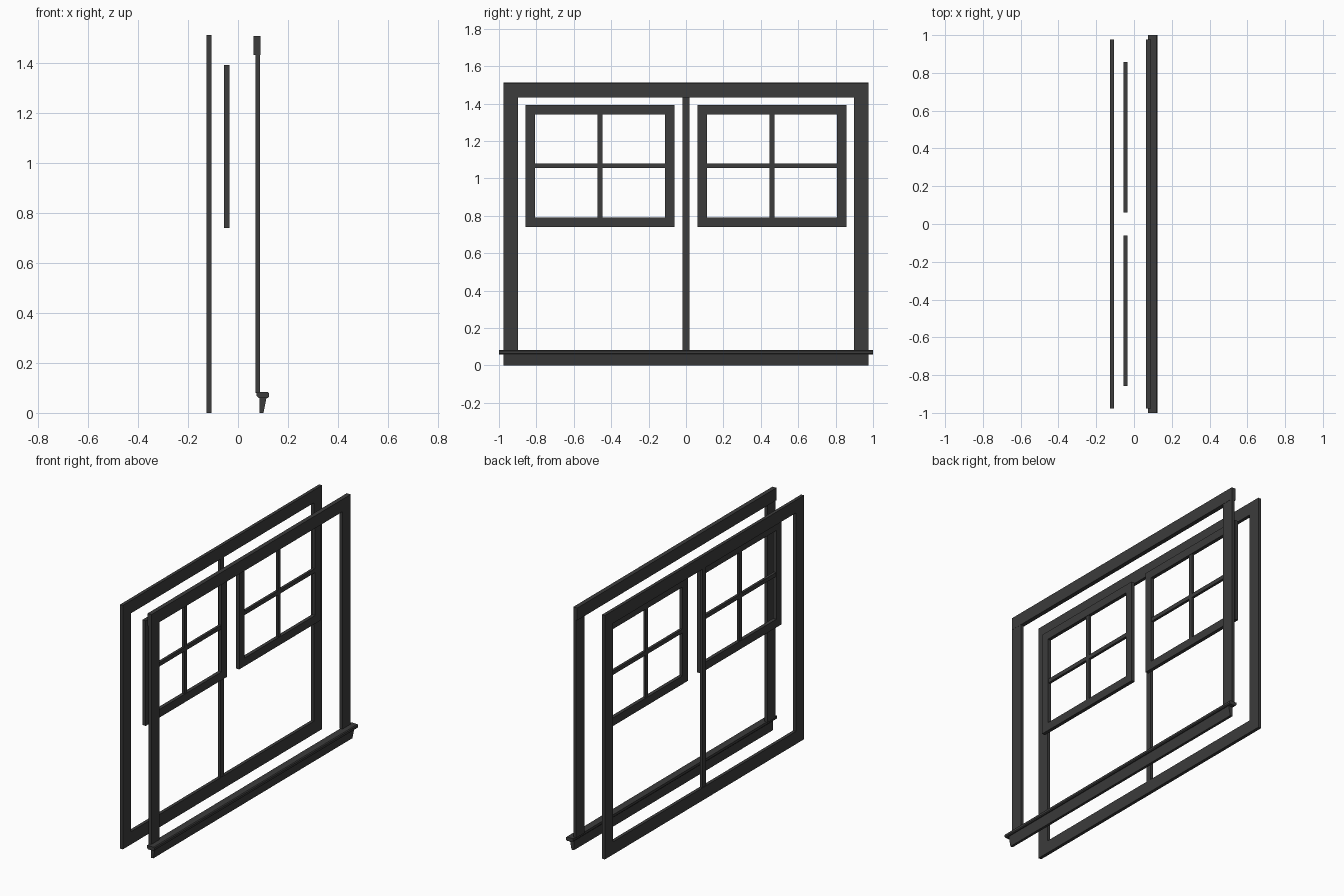
import bpy
import bmesh

cube = bpy.data.objects.get("Cube")
if cube:
    bpy.data.objects.remove(cube, do_unlink=True)

# Single dark painted finish
paint = bpy.data.materials.new("charcoal_paint")
paint.use_nodes = True
colour = (0.045, 0.045, 0.045, 1)
paint.diffuse_color = colour
paint.node_tree.nodes["Principled BSDF"].inputs["Base Color"].default_value = colour


def finish(name, bm):
    bmesh.ops.recalc_face_normals(bm, faces=bm.faces)
    mesh = bpy.data.meshes.new(name)
    bm.to_mesh(mesh)
    bm.free()
    mesh.materials.append(paint)
    obj = bpy.data.objects.new(name, mesh)
    bpy.context.collection.objects.link(obj)
    return obj


def extrude_profile(name, profile, y0, y1):
    """Extrude an (x, z) outline along y."""
    bm = bmesh.new()
    face = bm.faces.new([bm.verts.new((x, y0, z)) for x, z in profile])
    moved = bmesh.ops.extrude_face_region(bm, geom=[face])["geom"]
    verts = [v for v in moved if isinstance(v, bmesh.types.BMVert)]
    bmesh.ops.translate(bm, verts=verts, vec=(0, y1 - y0, 0))
    return finish(name, bm)


def bar(name, x, y, z):
    outline = [(x[0], z[0]), (x[1], z[0]), (x[1], z[1]), (x[0], z[1])]
    return extrude_profile(name, outline, *y)


def frame(name, x, y, z, width):
    """Rectangular ring lying in the yz plane."""
    bm = bmesh.new()
    loops = []
    for px, inset in ((x[0], 0), (x[1], 0), (x[1], width), (x[0], width)):
        a, b, c, d = y[0] + inset, y[1] - inset, z[0] + inset, z[1] - inset
        loops.append([bm.verts.new((px, *p)) for p in ((a, c), (b, c), (b, d), (a, d))])
    for i in range(4):
        near, far = loops[i], loops[(i + 1) % 4]
        for j in range(4):
            k = (j + 1) % 4
            bm.faces.new((near[j], near[k], far[k], far[j]))
    return finish(name, bm)


# Inner frame with centre mullion
frame("inner_frame", (-0.127, -0.107), (-0.977, 0.977), (0, 1.514), 0.079)
bar("centre_mullion", (-0.125, -0.109), (-0.018, 0.018), (0.079, 1.435))

# Two sashes, each divided into four panes
for side, s in (("left", -1), ("right", 1)):
    mid = s * 0.459
    frame(side + "_sash", (-0.056, -0.034), (mid - 0.398, mid + 0.398), (0.74, 1.393), 0.051)
    bar(side + "_vertical_muntin", (-0.053, -0.037), (mid - 0.013, mid + 0.013), (0.791, 1.342))
    bar(side + "_horizontal_muntin", (-0.053, -0.037), (mid - 0.347, mid + 0.347), (1.055, 1.08))

# Outer casing: two jambs and a thicker head
for side, s in (("left", -1), ("right", 1)):
    bar(side + "_casing", (0.07, 0.089), sorted((s * 0.977, s * 0.898)), (0.08, 1.435))
bar("head_casing", (0.063, 0.09), (-0.977, 0.977), (1.433, 1.51))

# Sill with a softened nose, and tapered apron below it
sill = [(0.075, 0.068), (0.083, 0.06), (0.12, 0.06), (0.125, 0.065),
        (0.125, 0.078), (0.12, 0.083), (0.075, 0.083)]
extrude_profile("sill", sill, -1, 1)
apron = [(0.086, 0), (0.102, 0), (0.114, 0.06), (0.086, 0.06)]
extrude_profile("apron", apron, -0.977, 0.977)
